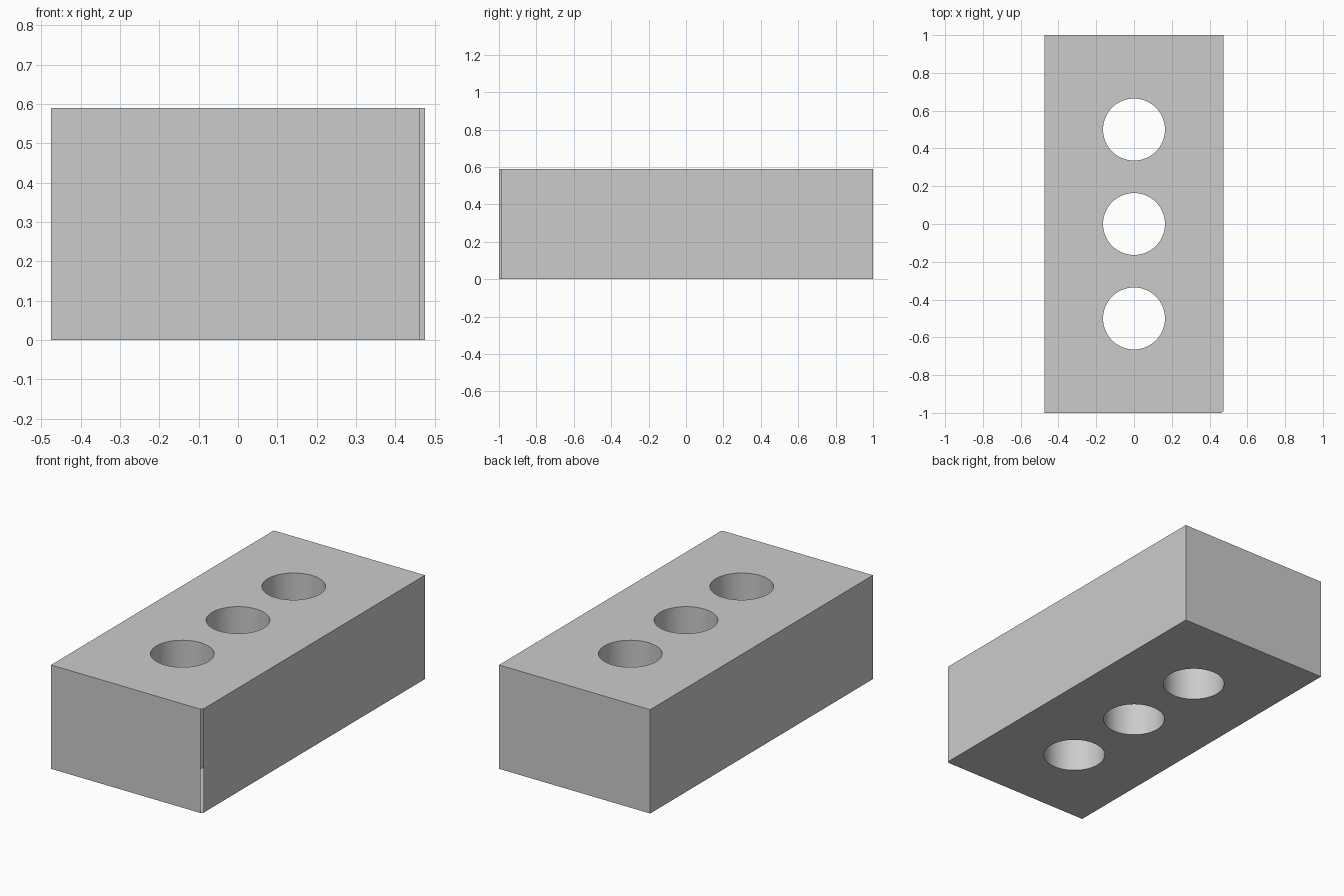
import bpy, bmesh
from math import cos, sin, tau

if "Cube" in bpy.data.objects:
    bpy.data.objects.remove(bpy.data.objects["Cube"])

HALF_W, HALF_L, HEIGHT = 0.475, 1.0, 0.59
HOLE_R, HOLE_SIDES, HOLE_Y = 0.164, 64, (-0.5, 0.0, 0.5)

# Outline leaves a narrow open seam at the front right corner
outline = [(HALF_W, -0.99), (HALF_W, HALF_L), (-HALF_W, HALF_L),
           (-HALF_W, -HALF_L), (0.463, -HALF_L)]


def circle(cy):
    return [(HOLE_R * cos(tau * i / HOLE_SIDES), cy + HOLE_R * sin(tau * i / HOLE_SIDES))
            for i in range(HOLE_SIDES)]


def ring(bm, points, z):
    """Closed loop of edges at height z."""
    verts = [bm.verts.new((x, y, z)) for x, y in points]
    edges = [bm.edges.new((a, b)) for a, b in zip(verts, verts[1:] + verts[:1])]
    return verts, edges


bm = bmesh.new()
loops = [outline] + [circle(cy) for cy in HOLE_Y]
levels = [[ring(bm, pts, z) for pts in loops] for z in (0.0, HEIGHT)]

# Bottom and top plates, pierced by the holes
for level, nz in zip(levels, (-1, 1)):
    bmesh.ops.triangle_fill(bm, edges=[e for _, es in level for e in es],
                            use_beauty=True, normal=(0, 0, nz))

# Outer walls (seam left open) and hole tubes
for k, ((low, _), (high, _)) in enumerate(zip(*levels)):
    n = len(low)
    for i in range(n - 1 if k == 0 else n):
        j = (i + 1) % n
        quad = [low[i], low[j], high[j], high[i]]
        face = bm.faces.new(quad if k == 0 else quad[::-1])
        face.smooth = k > 0

# Plates face outward; edges between plates and walls stay sharp
for f in bm.faces:
    f.normal_update()
    if abs(f.normal.z) > 0.5:
        if f.normal.z * (f.calc_center_median().z - HEIGHT / 2) < 0:
            f.normal_flip()
for level in levels:
    for _, edges in level:
        for e in edges:
            e.smooth = False

mesh = bpy.data.meshes.new("brick")
bm.to_mesh(mesh)
bm.free()
brick = bpy.data.objects.new("brick", mesh)
bpy.context.collection.objects.link(brick)
